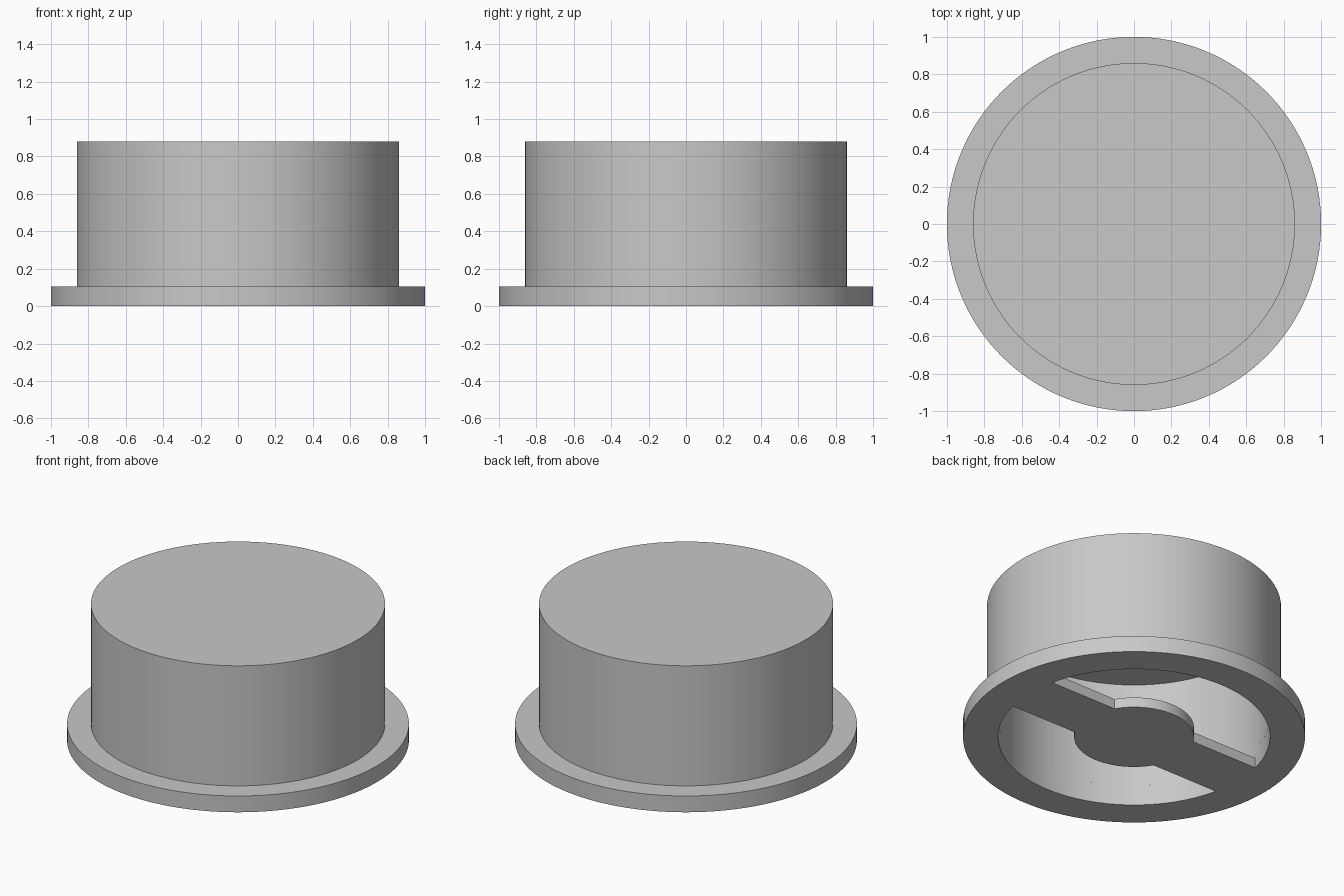
import bpy, bmesh, math

if "Cube" in bpy.data.objects:
    bpy.data.objects.remove(bpy.data.objects["Cube"], do_unlink=True)

SEGMENTS = 128
FLANGE_R, FLANGE_H = 1.0, 0.105
BODY_R, BODY_H = 0.86, 0.88
POCKET_R, CEILING = 0.795, 0.81
HUB_R, BAR_HALF, WEB_H = 0.35, 0.18, 0.065

grey = bpy.data.materials.new("plain grey")
grey.use_nodes = True
colour = (0.58, 0.58, 0.58, 1)
grey.diffuse_color = colour
grey.node_tree.nodes["Principled BSDF"].inputs["Base Color"].default_value = colour


def new_object(name, bm):
    bmesh.ops.recalc_face_normals(bm, faces=bm.faces)
    mesh = bpy.data.meshes.new(name)
    bm.to_mesh(mesh)
    bm.free()
    mesh.materials.append(grey)
    obj = bpy.data.objects.new(name, mesh)
    bpy.context.collection.objects.link(obj)
    return obj


def arc(radius, start, end, steps):
    angles = [start + (end - start) * i / steps for i in range(steps + 1)]
    return [(radius * math.cos(a), radius * math.sin(a)) for a in angles]


def prism(name, outline, bottom, top):
    bm = bmesh.new()
    face = bm.faces.new([bm.verts.new((x, y, bottom)) for x, y in outline])
    result = bmesh.ops.extrude_face_region(bm, geom=[face])
    verts = [v for v in result["geom"] if isinstance(v, bmesh.types.BMVert)]
    bmesh.ops.translate(bm, verts=verts, vec=(0, 0, top - bottom))
    return new_object(name, bm)


def revolve(name, profile):
    bm = bmesh.new()
    rings = []
    for radius, z in profile:
        points = arc(radius, 0, 2 * math.pi, SEGMENTS)[:-1]
        rings.append([bm.verts.new((x, y, z)) for x, y in points])
    for low, high in zip(rings, rings[1:]):
        for i in range(SEGMENTS):
            j = (i + 1) % SEGMENTS
            bm.faces.new((low[i], low[j], high[j], high[i]))
    bm.faces.new(rings[0])
    bm.faces.new(rings[-1])
    return new_object(name, bm)


# Flanged cap as one solid
cap = revolve("flanged_cap", [(FLANGE_R, 0), (FLANGE_R, FLANGE_H),
                              (BODY_R, FLANGE_H), (BODY_R, BODY_H)])

# Hollow above the crossbar
circle = arc(POCKET_R, 0, 2 * math.pi, SEGMENTS)[:-1]
cutters = [prism("hollow_cutter", circle, WEB_H, CEILING)]

# Two openings that leave the crossbar and round hub
outer = math.asin(BAR_HALF / POCKET_R)
inner = math.asin(BAR_HALF / HUB_R)
opening = (arc(POCKET_R, outer, math.pi - outer, 56)
           + arc(HUB_R, math.pi - inner, inner, 36))
for side in (1, -1):
    outline = [(side * x, side * y) for x, y in opening]
    cutters.append(prism("opening_cutter", outline, -0.1, 2 * WEB_H))

for cutter in cutters:
    cutter.hide_render = True
    cut = cap.modifiers.new("cut", 'BOOLEAN')
    cut.operation = 'DIFFERENCE'
    cut.solver = 'EXACT'
    cut.object = cutter

# Bake the cuts and drop the cutters
graph = bpy.context.evaluated_depsgraph_get()
baked = bpy.data.meshes.new_from_object(cap.evaluated_get(graph))
cap.modifiers.clear()
cap.data = baked
for cutter in cutters:
    bpy.data.objects.remove(cutter, do_unlink=True)

bpy.ops.object.select_all(action='DESELECT')
cap.select_set(True)
bpy.context.view_layer.objects.active = cap
bpy.ops.object.shade_smooth_by_angle(angle=math.radians(30))
